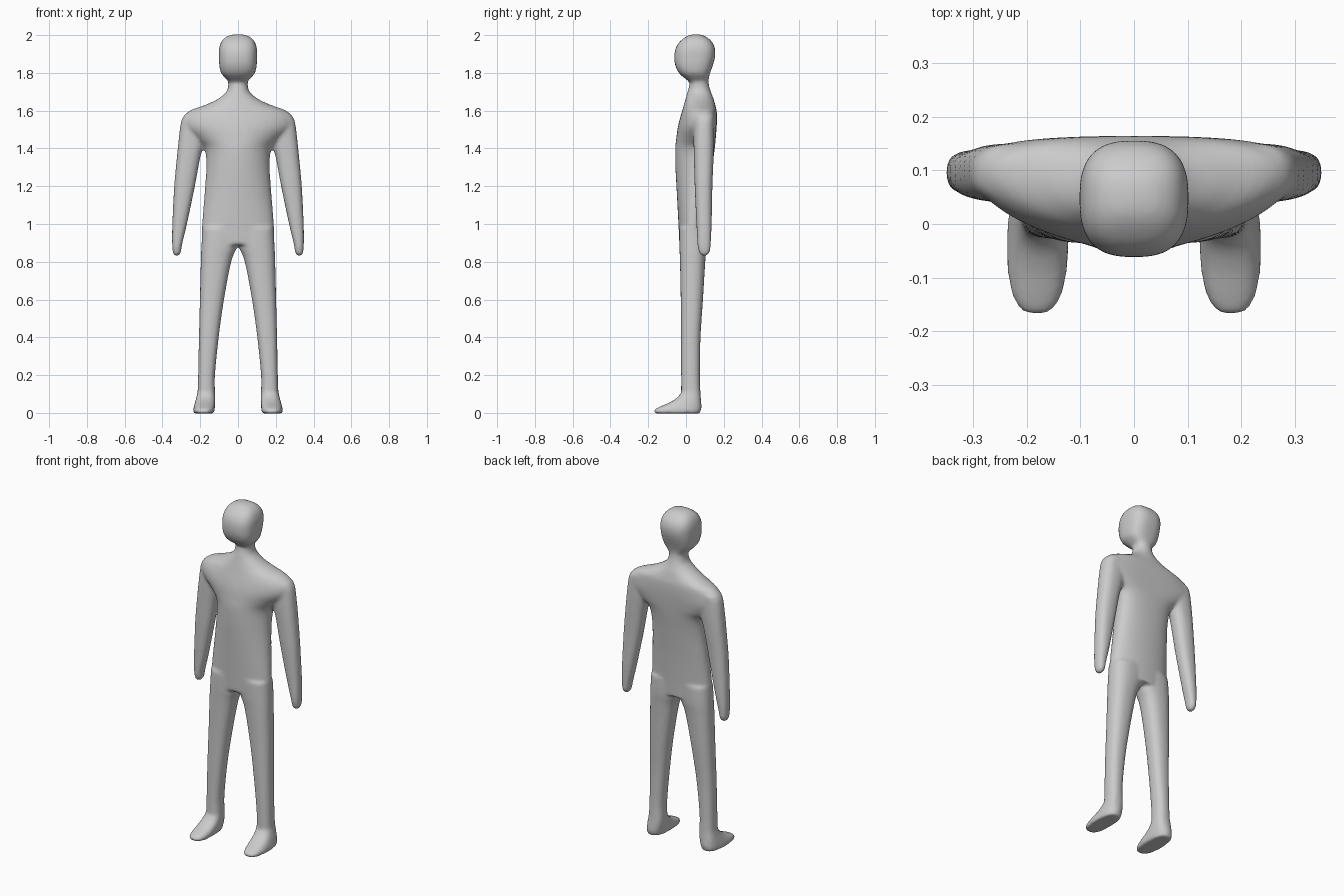
import bpy, bmesh, math

SIDES = 40
bm = bmesh.new()


def spline(rows, steps=5):
    """Smoothly interpolate between the listed sections."""
    out = []
    for i in range(len(rows) - 1):
        a, b, c, d = (rows[max(0, min(len(rows) - 1, i + k))] for k in (-1, 0, 1, 2))
        for s in range(steps):
            t = s / steps
            out.append([0.5 * (2 * q + (r - p) * t + (2 * p - 5 * q + 4 * r - w) * t * t
                               + (3 * q - p - 3 * r + w) * t ** 3)
                        for p, q, r, w in zip(a, b, c, d)])
    return out + [list(rows[-1])]


def loft(rows, power=2.3, side=1):
    """Stack horizontal sections: z, x min, x max, y min, y max, backward sweep at the sides."""
    rings = []
    for z, x0, x1, y0, y1, sweep in spline(rows):
        ring = []
        for i in range(SIDES):
            a = 2 * math.pi * i / SIDES
            c, s = math.cos(a), math.sin(a)
            u = math.copysign(abs(c) ** (2 / power), c)
            v = math.copysign(abs(s) ** (2 / power), s)
            x = (x0 + x1) / 2 + u * (x1 - x0) / 2
            y = (y0 + y1) / 2 + v * (y1 - y0) / 2 + sweep * u * u
            ring.append(bm.verts.new((side * x, y, z)))
        rings.append(ring)
    for lo, hi in zip(rings, rings[1:]):
        for i in range(SIDES):
            j = (i + 1) % SIDES
            bm.faces.new((lo[i], lo[j], hi[j], hi[i]))
    bm.faces.new(rings[0])
    bm.faces.new(rings[-1])


def centred(rows):
    return [(z, -w, w, y0, y1, sw) for z, w, y0, y1, sw in rows]


# Torso, shoulders and neck
loft(centred([
    (0.89, 0.192, -0.035, 0.11, 0), (1.00, 0.19, -0.04, 0.115, 0),
    (1.15, 0.178, -0.048, 0.125, 0.01), (1.30, 0.168, -0.056, 0.14, 0.02),
    (1.40, 0.178, -0.057, 0.152, 0.03), (1.45, 0.23, -0.052, 0.157, 0.04),
    (1.51, 0.295, -0.044, 0.162, 0.04), (1.56, 0.295, -0.032, 0.164, 0.03),
    (1.60, 0.255, -0.02, 0.162, 0.025), (1.63, 0.175, -0.012, 0.155, 0.015),
    (1.66, 0.11, -0.003, 0.147, 0), (1.70, 0.062, 0.008, 0.132, 0),
    (1.74, 0.052, 0.018, 0.121, 0), (1.80, 0.052, 0.02, 0.12, 0)]), 2.1)

# Head
loft(centred([
    (1.745, 0.04, 0.03, 0.115, 0), (1.77, 0.065, -0.005, 0.12, 0),
    (1.80, 0.09, -0.038, 0.128, 0), (1.84, 0.099, -0.057, 0.142, 0),
    (1.88, 0.101, -0.062, 0.153, 0), (1.92, 0.101, -0.058, 0.155, 0),
    (1.955, 0.093, -0.042, 0.144, 0), (1.98, 0.077, -0.017, 0.122, 0),
    (1.997, 0.05, 0.01, 0.095, 0), (2.004, 0.02, 0.035, 0.07, 0)]), 2.7)

for side in (1, -1):
    # Arm
    loft([
        (0.83, 0.315, 0.335, 0.085, 0.108, 0), (0.85, 0.303, 0.345, 0.068, 0.126, 0),
        (0.90, 0.294, 0.349, 0.06, 0.132, 0), (1.00, 0.27, 0.348, 0.055, 0.136, 0),
        (1.20, 0.228, 0.338, 0.046, 0.14, 0), (1.35, 0.2, 0.324, 0.042, 0.146, 0),
        (1.44, 0.175, 0.315, 0.04, 0.149, 0), (1.54, 0.15, 0.302, 0.04, 0.15, 0),
        (1.575, 0.15, 0.285, 0.04, 0.15, 0)], 2.4, side)
    # Leg
    loft([
        (0.03, 0.13, 0.215, -0.025, 0.078, 0), (0.10, 0.122, 0.214, -0.026, 0.077, 0),
        (0.20, 0.122, 0.211, -0.026, 0.074, 0), (0.40, 0.102, 0.207, -0.027, 0.077, 0),
        (0.60, 0.074, 0.202, -0.028, 0.09, 0), (0.80, 0.036, 0.197, -0.032, 0.102, 0),
        (0.88, 0.004, 0.194, -0.035, 0.109, 0), (0.98, -0.02, 0.188, -0.036, 0.11, 0)],
        2.4, side)
    # Foot
    loft([
        (-0.003, 0.128, 0.234, -0.165, 0.074, 0), (0.015, 0.124, 0.237, -0.17, 0.08, 0),
        (0.03, 0.122, 0.234, -0.145, 0.082, 0), (0.055, 0.121, 0.228, -0.088, 0.081, 0),
        (0.08, 0.121, 0.221, -0.048, 0.079, 0), (0.11, 0.122, 0.214, -0.024, 0.076, 0)],
        2.6, side)

bmesh.ops.recalc_face_normals(bm, faces=bm.faces)
mesh = bpy.data.meshes.new("body")
bm.to_mesh(mesh)
bm.free()
body = bpy.data.objects.new("body", mesh)
bpy.context.collection.objects.link(body)

# Fuse the parts into one soft skin
fuse = body.modifiers.new("fuse", 'REMESH')
fuse.mode = 'VOXEL'
fuse.voxel_size = 0.009
fuse.use_smooth_shade = True
soften = body.modifiers.new("soften", 'SMOOTH')
soften.factor = 0.5
soften.iterations = 8
